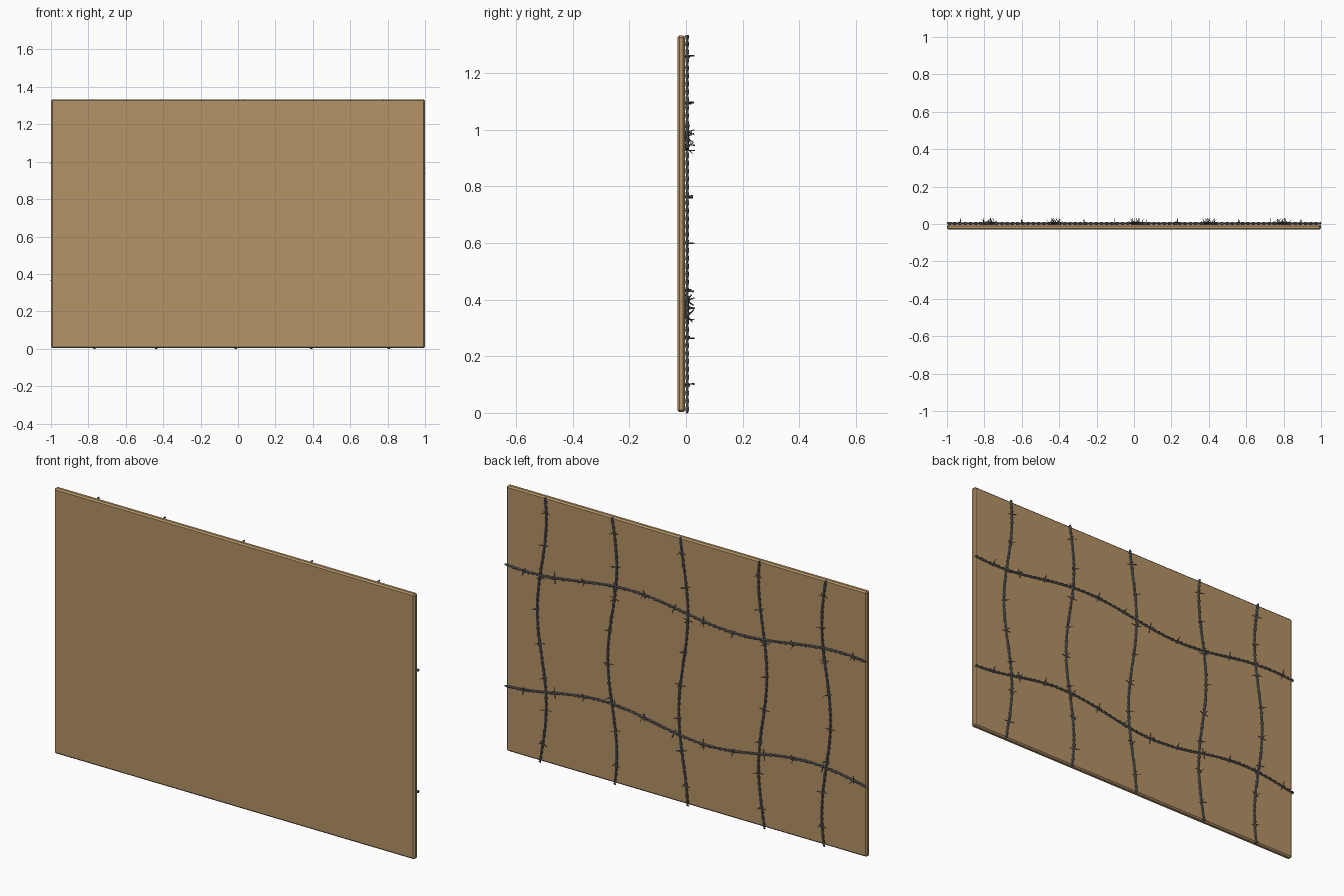
import bpy, bmesh, math
from mathutils import Vector, Matrix

if "Cube" in bpy.data.objects:
    bpy.data.objects.remove(bpy.data.objects["Cube"])

def material(name, rgb):
    m = bpy.data.materials.new(name)
    m.diffuse_color = (*rgb, 1)
    m.use_nodes = True
    m.node_tree.nodes["Principled BSDF"].inputs["Base Color"].default_value = m.diffuse_color
    return m

BROWN = material("tan_board", (0.462, 0.292, 0.135))
STEEL = material("grey_steel", (0.17, 0.17, 0.18))
WIRE_Y = 0.004      # depth of the wire centre line
HEIGHT = 1.333

def mesh_object(name, bm, mat):
    me = bpy.data.meshes.new(name)
    bm.to_mesh(me)
    bm.free()
    me.materials.append(mat)
    ob = bpy.data.objects.new(name, me)
    bpy.context.collection.objects.link(ob)
    return ob

# backing board with chamfered edges
bm = bmesh.new()
bmesh.ops.create_cube(bm, size=1, matrix=Matrix.Translation((0, -0.0165, 0.668))
                      @ Matrix.Diagonal((1.999, 0.027, 1.330, 1)))
bmesh.ops.bevel(bm, geom=bm.edges[:], offset=0.007, segments=1, affect='EDGES')
mesh_object("backing_board", bm, BROWN)

def build_wire(name, path, start, end, first_barb, count):
    """path(t) gives the wire centre; t is the main coordinate."""
    def frame(t):
        p = path(t)
        d = (path(t + 0.001) - path(t - 0.001)).normalized()
        out = Vector((0, 1, 0))
        return p, d, out, d.cross(out).normalized()

    # two strands twisted round each other
    cu = bpy.data.curves.new(name, 'CURVE')
    cu.dimensions = '3D'
    cu.bevel_depth = 0.0035
    cu.bevel_resolution = 1
    cu.use_fill_caps = True
    n = int((end - start) / 0.0047)
    for phase in (0, math.pi):
        sp = cu.splines.new('POLY')
        sp.points.add(n)
        for i in range(n + 1):
            t = start + (end - start) * i / n
            p, d, out, side = frame(t)
            a = phase + 2 * math.pi * (t - start) / 0.056
            q = p + (out * math.sin(a) + side * math.cos(a)) * 0.0033
            sp.points[i].co = (*q, 1)
        sp.use_smooth = True
    cu.materials.append(STEEL)
    ob = bpy.data.objects.new(name, cu)
    bpy.context.collection.objects.link(ob)
    bpy.ops.object.select_all(action='DESELECT')
    ob.select_set(True)
    bpy.context.view_layer.objects.active = ob
    bpy.ops.object.convert(target='MESH')

    # four thin points per barb, turned a little further at each one
    bm = bmesh.new()
    for i in range(count):
        p, d, out, side = frame(first_barb + 0.1657 * i)
        for k in range(4):
            a = 0.35 + 0.9 * i + k * math.pi / 2
            v = out * math.sin(a) + side * math.cos(a)
            base = p + d * (0.002 if k % 2 else -0.002)
            m = Matrix.Translation(base + v * 0.014) @ v.to_track_quat('Z', 'Y').to_matrix().to_4x4()
            bmesh.ops.create_cone(bm, cap_ends=True, segments=6, radius1=0.0026,
                                  radius2=0.0012, depth=0.028, matrix=m)
    for f in bm.faces:
        f.smooth = len(f.verts) == 4
    mesh_object(name + "_barbs", bm, STEEL)

# upright wires: mean x, amplitude, height of greatest x, period
uprights = [(0.797, 0.025, 0.76, 0.93), (0.406, 0.025, 0.62, 0.94),
            (0.012, 0.025, 0.46, 1.00), (-0.428, 0.023, 0.30, 0.94),
            (-0.780, 0.024, 0.16, 0.95)]
for i, (x0, amp, peak, per) in enumerate(uprights):
    def path(z, x0=x0, amp=amp, peak=peak, per=per):
        return Vector((x0 + amp * math.cos(2 * math.pi * (z - peak) / per), WIRE_Y, z))
    build_wire("upright_wire_%d" % (i + 1), path, 0.0, HEIGHT, 0.10, 8)

# cross wires: mean z, amplitude, x of greatest height, period
for label, z0, amp, peak, per in (("upper", 0.965, 0.030, 0.30, 1.16),
                                  ("lower", 0.366, 0.034, 0.45, 1.14)):
    def path(x, z0=z0, amp=amp, peak=peak, per=per):
        return Vector((x, WIRE_Y, z0 + amp * math.cos(2 * math.pi * (x - peak) / per)))
    build_wire(label + "_cross_wire", path, -1.0, 1.0, -0.93, 12)
